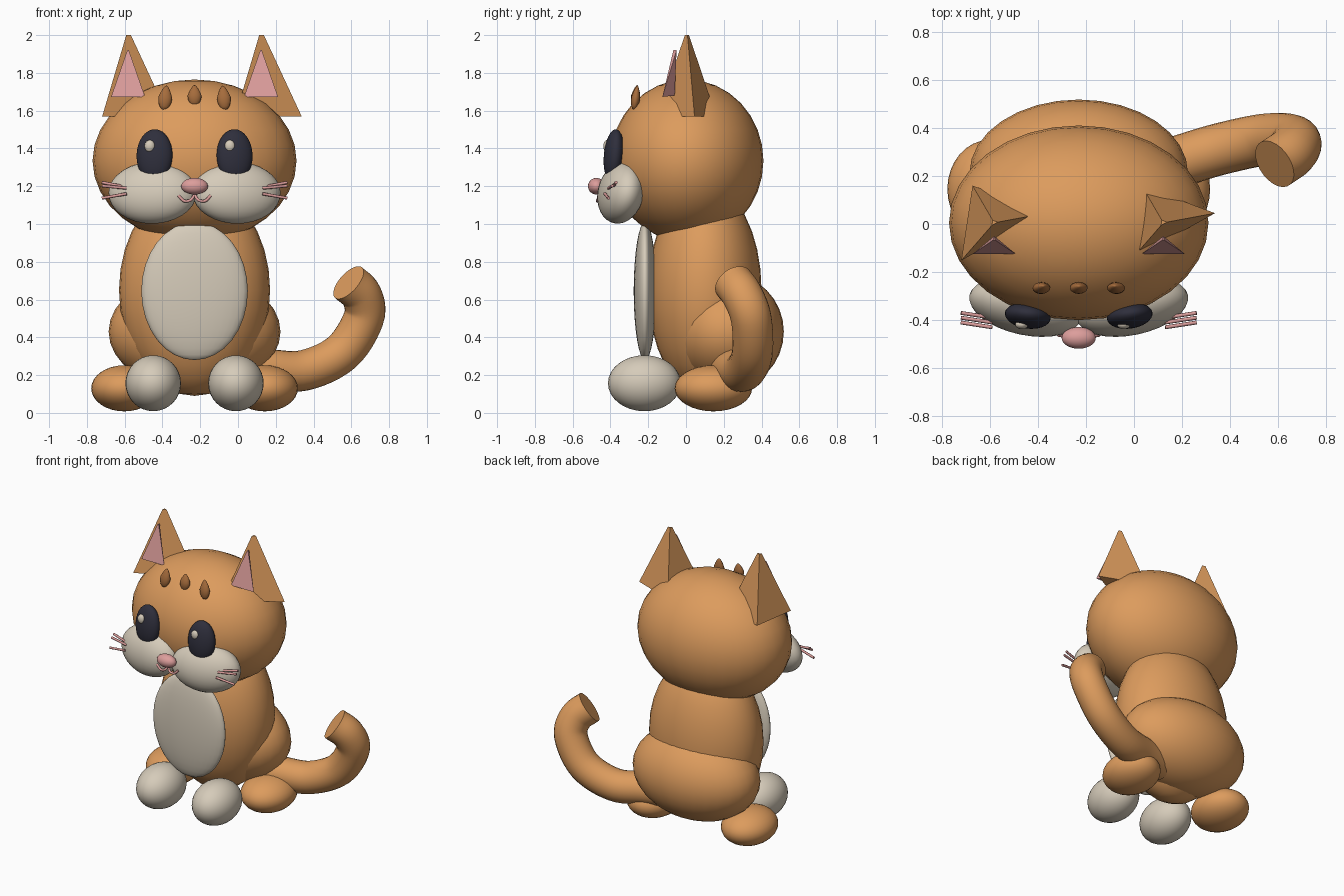
import bpy, bmesh, math
from mathutils import Vector, Matrix

if "Cube" in bpy.data.objects:
    bpy.data.objects.remove(bpy.data.objects["Cube"])

CX = -0.23  # the body's own centre line; the tail reaches out to +x


def material(name, rgb):
    m = bpy.data.materials.new(name)
    m.diffuse_color = (*rgb, 1)
    m.use_nodes = True
    m.node_tree.nodes["Principled BSDF"].inputs["Base Color"].default_value = m.diffuse_color
    return m


ORANGE = material("orange fur", (0.72, 0.33, 0.11))
CREAM = material("cream fur", (0.67, 0.60, 0.49))
PINK = material("pink skin", (0.72, 0.34, 0.33))
DARK = material("dark eye", (0.028, 0.028, 0.045))
BROWN = material("brown stripe", (0.38, 0.15, 0.045))


def finish(name, bm, mat, smooth=True):
    bmesh.ops.recalc_face_normals(bm, faces=bm.faces)
    for f in bm.faces:
        f.smooth = smooth
    me = bpy.data.meshes.new(name)
    bm.to_mesh(me)
    bm.free()
    me.materials.append(mat)
    ob = bpy.data.objects.new(name, me)
    bpy.context.collection.objects.link(ob)
    return ob


def ellipsoid(name, loc, radii, mat, rot=(0, 0, 0), segs=32, taper=0):
    bm = bmesh.new()
    bmesh.ops.create_uvsphere(bm, u_segments=segs, v_segments=segs // 2, radius=1)
    for v in bm.verts:  # optional narrowing towards the top
        k = 1 - taper * max(v.co.z, 0)
        v.co = Vector((v.co.x * radii[0] * k, v.co.y * radii[1] * k, v.co.z * radii[2]))
    ob = finish(name, bm, mat)
    ob.location = loc
    ob.rotation_euler = [math.radians(a) for a in rot]
    return ob


def tube(name, points, radius, mat, sides=8, steps=1):
    """Capped tube swept along a smooth path through the points."""
    p = [Vector(q) for q in points]
    ext = [2 * p[0] - p[1]] + p + [2 * p[-1] - p[-2]]
    path = []
    for i in range(1, len(p)):
        a, b, c, d = ext[i - 1:i + 3]
        for k in range(steps):
            t = k / steps
            path.append(0.5 * (2 * b + (c - a) * t + (2 * a - 5 * b + 4 * c - d) * t ** 2
                               + (3 * b - a - 3 * c + d) * t ** 3))
    path.append(p[-1])
    bm = bmesh.new()
    rings, q = [], None
    last = None
    for i, co in enumerate(path):
        tan = (path[min(i + 1, len(path) - 1)] - path[max(i - 1, 0)]).normalized()
        q = tan.to_track_quat('Z', 'Y') if q is None else last.rotation_difference(tan) @ q
        last = tan
        rings.append([bm.verts.new(co + q @ Vector((radius * math.cos(2 * math.pi * j / sides),
                                                    radius * math.sin(2 * math.pi * j / sides), 0)))
                      for j in range(sides)])
    for r0, r1 in zip(rings, rings[1:]):
        for j in range(sides):
            bm.faces.new((r0[j], r0[(j + 1) % sides], r1[(j + 1) % sides], r1[j]))
    caps = [bm.faces.new(rings[0]), bm.faces.new(rings[-1])]
    bmesh.ops.split_edges(bm, edges=list({e for f in caps for e in f.edges}))
    return finish(name, bm, mat)


def spike(name, base, top, mat):
    """Flat-faced hull between a base and a small top outline."""
    bm = bmesh.new()
    for co in base + top:
        bm.verts.new(co)
    bmesh.ops.convex_hull(bm, input=bm.verts)
    return finish(name, bm, mat, smooth=False)


# Head and torso
ellipsoid("head", (CX, 0.005, 1.335), (0.54, 0.405, 0.43), ORANGE)
ellipsoid("torso", (CX, 0.10, 0.65), (0.40, 0.30, 0.56), ORANGE)
ellipsoid("haunches", (CX, 0.21, 0.43), (0.455, 0.308, 0.31), ORANGE)
ellipsoid("belly_patch", (CX, -0.217, 0.645), (0.282, 0.06, 0.365), CREAM)

# Tail
tube("tail", [(-0.05, 0.2, 0.24), (0.15, 0.25, 0.23), (0.35, 0.31, 0.225), (0.55, 0.352, 0.32),
              (0.665, 0.345, 0.5), (0.655, 0.3, 0.62), (0.585, 0.25, 0.69)],
     0.108, ORANGE, sides=24, steps=6)

for s, side in ((-1, "left"), (1, "right")):
    # Feet
    ellipsoid(f"front_paw_{side}", (CX + s * 0.219, -0.22, 0.157), (0.147, 0.193, 0.148), CREAM)
    ellipsoid(f"hind_foot_{side}", (CX + s * 0.372, 0.145, 0.13), (0.175, 0.205, 0.122), ORANGE)

    # Muzzle, eyes and highlights
    ellipsoid(f"cheek_{side}", (CX + s * 0.222, -0.345, 1.165), (0.238, 0.115, 0.165), CREAM,
              rot=(-12, 0, s * 12))
    ellipsoid(f"eye_{side}", (CX + s * 0.212, -0.382, 1.362), (0.096, 0.052, 0.14), DARK,
              rot=(-5, 0, s * 8))
    ellipsoid(f"eye_highlight_{side}", (CX + s * 0.212 - 0.025, -0.418, 1.412),
              (0.028, 0.02, 0.033), CREAM, segs=16)

    # Mouth curve
    tube(f"mouth_{side}", [(CX + s * x, y, z) for x, y, z in
                           ((0.0, -0.452, 1.155), (0.02, -0.468, 1.127), (0.055, -0.466, 1.122),
                            (0.085, -0.462, 1.15))], 0.008, PINK, steps=4)

    # Whiskers
    for i, (z0, z1) in enumerate(((1.195, 1.22), (1.19, 1.202), (1.16, 1.137))):
        y = -0.37 - 0.02 * i
        tube(f"whisker_{side}_{i}", [(CX + s * 0.36, y - 0.02, z0), (CX + s * 0.49, y, z1)],
             0.008, PINK)

    # Ears: three-sided spikes with a blunt tip, both turned the same way
    ax, ay = CX + s * 0.352, 0.005
    tri = [(0.215, 0.04), (-0.137, -0.157), (-0.09, 0.155)]
    spike(f"ear_{side}", [(ax + x, ay + y, 1.57) for x, y in tri],
          [(ax + 0.07 * x, ay + 0.07 * y, 2.0) for x, y in tri], ORANGE)
    spike(f"inner_ear_{side}",
          [(ax - 0.09, -0.125, 1.673), (ax + 0.09, -0.125, 1.673), (ax, -0.06, 1.68)],
          [(ax - 0.004, -0.067, 1.92), (ax + 0.004, -0.067, 1.92), (ax, -0.05, 1.92)], PINK)

# Nose
ellipsoid("nose", (CX, -0.474, 1.2), (0.071, 0.045, 0.044), PINK)

# Forehead stripes
for i in (-1, 0, 1):
    ellipsoid(f"forehead_stripe_{i + 2}", (CX + i * 0.155, -0.266, 1.668 + 0.012 * (i == 0)),
              (0.037, 0.024, 0.066 - 0.01 * (i == 0)), BROWN, rot=(-8, -i * 6, 0), segs=16, taper=0.45)
